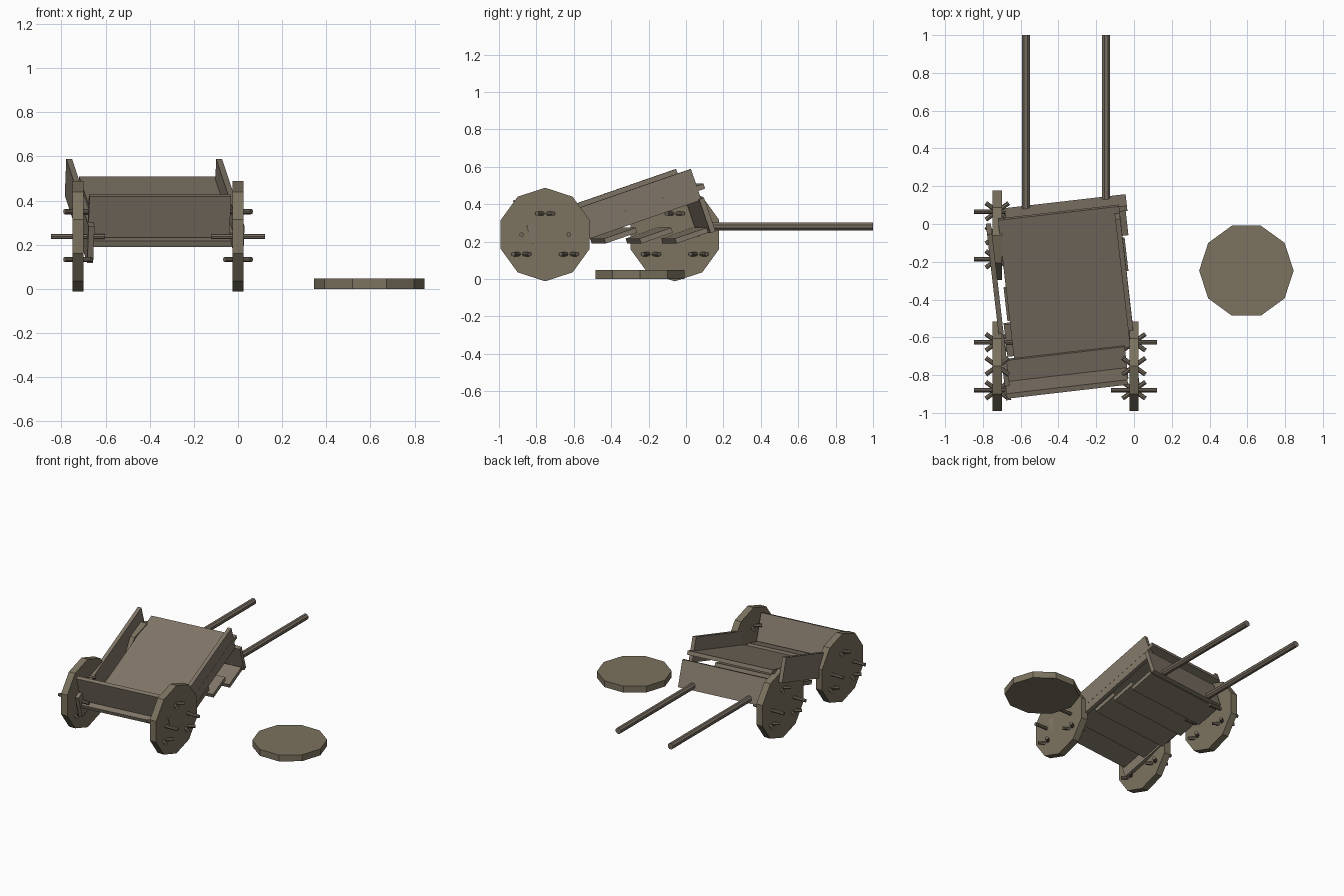
import bpy, math
from mathutils import Matrix, Vector, Euler

if "Cube" in bpy.data.objects:
    bpy.data.objects.remove(bpy.data.objects["Cube"])

YAW, PITCH = math.radians(6.6), math.radians(19)
TILT = Euler((PITCH, 0, YAW)).to_matrix().to_4x4()


def material(name, rgb):
    m = bpy.data.materials.new(name)
    m.diffuse_color = (*rgb, 1)
    m.use_nodes = True
    m.node_tree.nodes["Principled BSDF"].inputs["Base Color"].default_value = m.diffuse_color
    return m


PLANK = material("plank_wood", (0.22, 0.185, 0.14))
WHEEL = material("wheel_wood", (0.20, 0.17, 0.115))
POLE = material("pole_wood", (0.18, 0.15, 0.115))


def board(name, loc, size):
    """Box of the given size, tilted and turned with the cart body."""
    bpy.ops.mesh.primitive_cube_add(size=1)
    o = bpy.context.object
    o.name = name
    o.data.transform(Matrix.Diagonal((*size, 1)))
    o.matrix_world = Matrix.Translation(loc) @ TILT
    o.data.materials.append(PLANK)
    return o


def rod(name, loc, direction, length, radius, sides, mat, spin=0):
    """Cylinder centred at loc with its axis along direction."""
    bpy.ops.mesh.primitive_cylinder_add(vertices=sides, radius=radius, depth=length)
    o = bpy.context.object
    o.name = name
    o.data.transform(Matrix.Rotation(math.radians(spin), 4, 'Z'))
    rot = Vector((0, 0, 1)).rotation_difference(Vector(direction)).to_matrix().to_4x4()
    o.matrix_world = Matrix.Translation(loc) @ rot
    o.data.materials.append(mat)
    return o


# Ten-sided wheels, each with two straight pegs and three crossed peg pairs
R = 0.25
HZ = R * math.cos(math.pi / 10)
for label, wx, wy in (("rear_left", -0.724, -0.753),
                      ("rear_right", 0.0, -0.753),
                      ("front_left", -0.724, -0.06)):
    rod(label + "_wheel", (wx, wy, HZ), (1, 0, 0), 0.05, R, 10, WHEEL, 90)
    for s in (-1, 1):
        rod(label + "_straight_peg", (wx, wy + s * 0.126, HZ), (1, 0, 0),
            0.245, 0.012, 8, POLE)
    for dy, z in ((0, 0.35), (-0.127, 0.133), (0.127, 0.133)):
        for s in (-1, 1):
            a = math.radians(36) * s
            rod(label + "_crossed_peg", (wx, wy + dy, z),
                (math.cos(a), math.sin(a), 0), 0.15, 0.012, 8, POLE)

# Loose wheel lying on the ground
rod("loose_wheel", (0.595, -0.247, 0.0235), (0, 0, 1), 0.047, R, 10, WHEEL, 90)

# Side boards
board("right_side_board", (-0.038, -0.386, 0.353), (0.027, 0.935, 0.175))
board("left_side_board", (-0.717, -0.465, 0.353), (0.027, 0.935, 0.175))

# End boards
board("back_board", (-0.357, -0.843, 0.33), (0.645, 0.028, 0.196))
board("front_board", (-0.36, 0.077, 0.34), (0.645, 0.028, 0.19))

# Cart bed
board("bed", (-0.357, -0.31, 0.368), (0.645, 0.79, 0.028))

# Slats under the bed
for i in range(5):
    board("floor_slat", (-0.36, -0.767 + i * 0.19, 0.232), (0.645, 0.18, 0.028))

# Pulling shafts
for label, x, y0 in (("left", -0.573, 0.06), ("right", -0.147, 0.11)):
    rod(label + "_shaft", (x, (1 + y0) / 2, 0.281), (0, 1, 0),
        1 - y0, 0.023, 8, POLE, 22.5)

# Each wheel's decagon must rest on a flat side
for o in bpy.data.objects:
    if o.name.endswith("_wheel") and o.name != "loose_wheel":
        o.data.transform(Matrix.Rotation(math.radians(0), 4, 'Z'))
